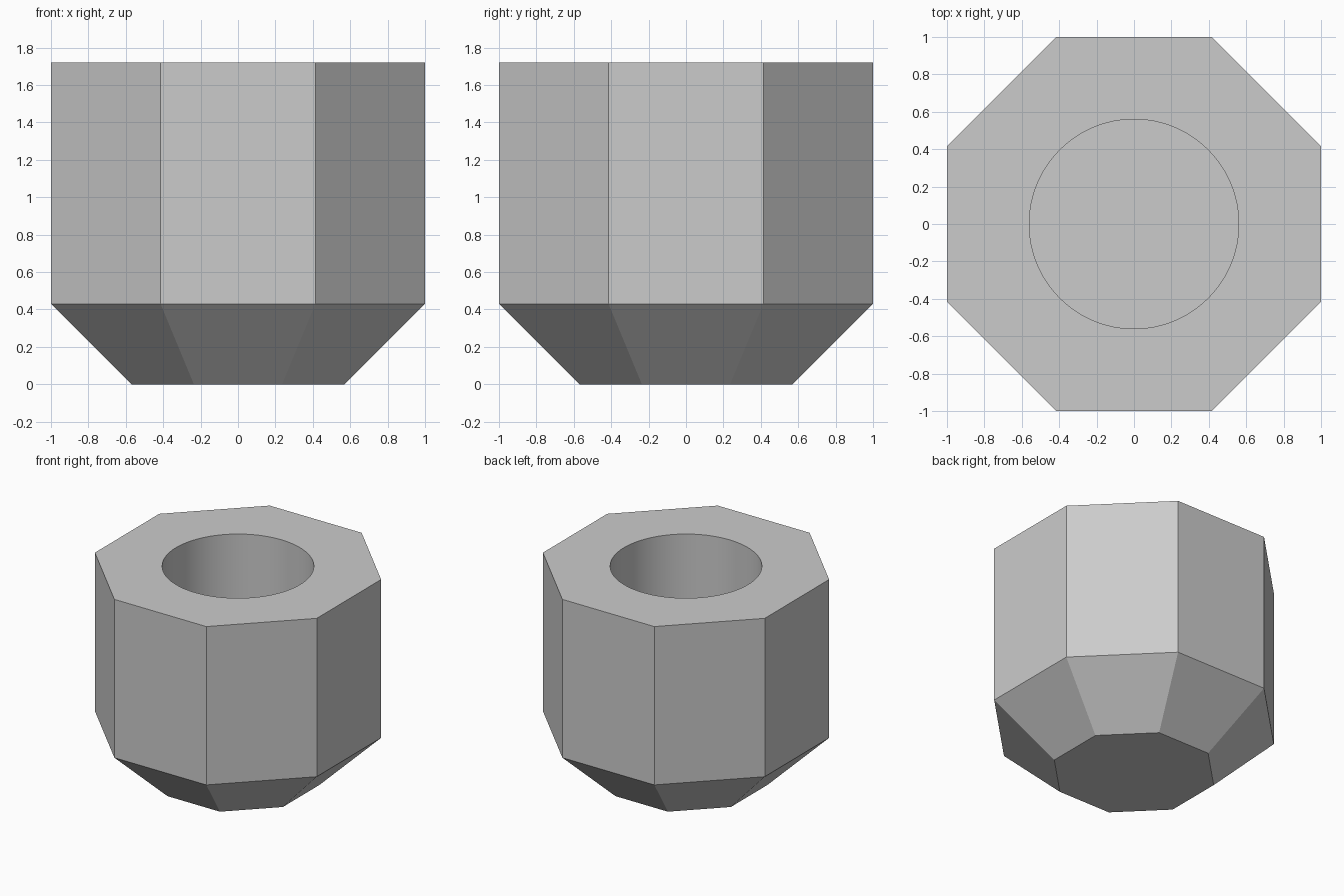
import bpy
import bmesh
from math import cos, pi, sin

cube = bpy.data.objects.get("Cube")
if cube:
    bpy.data.objects.remove(cube)

SIDES = 8
HOLE_RADIUS, HOLE_FLOOR = 0.56, 0.43
# Body rings as (distance from axis to flat, height)
PROFILE = [(0.57, 0), (1, 0.43), (1, 1.72)]

grey = bpy.data.materials.new("plain grey")
grey.use_nodes = True
colour = (0.6, 0.6, 0.6, 1)
grey.diffuse_color = colour
grey.node_tree.nodes["Principled BSDF"].inputs["Base Color"].default_value = colour


def stacked_rings(name, profile, sides, turn=0.0):
    """Closed solid made of regular polygon rings."""
    bm = bmesh.new()
    rings = []
    for radius, z in profile:
        angles = [turn + 2 * pi * i / sides for i in range(sides)]
        rings.append([bm.verts.new((radius * cos(a), radius * sin(a), z)) for a in angles])
    bm.faces.new(reversed(rings[0]))
    bm.faces.new(rings[-1])
    for low, high in zip(rings, rings[1:]):
        for i in range(sides):
            j = (i + 1) % sides
            bm.faces.new((low[i], low[j], high[j], high[i]))
    mesh = bpy.data.meshes.new(name)
    bm.to_mesh(mesh)
    bm.free()
    mesh.materials.append(grey)
    obj = bpy.data.objects.new(name, mesh)
    bpy.context.collection.objects.link(obj)
    return obj


# Octagonal body with a tapered base
corner = 1 / cos(pi / SIDES)
body = stacked_rings("octagonal_body", [(r * corner, z) for r, z in PROFILE], SIDES, pi / SIDES)

# Round blind hole from the top
cutter = stacked_rings("hole_cutter", [(HOLE_RADIUS, HOLE_FLOOR), (HOLE_RADIUS, 2)], 96)
cut = body.modifiers.new("hole", "BOOLEAN")
cut.object = cutter
cut.solver = "EXACT"
bpy.context.view_layer.objects.active = body
body.select_set(True)
bpy.ops.object.modifier_apply(modifier=cut.name)
bpy.data.objects.remove(cutter)

# Smooth hole wall, crisp outer edges
bpy.ops.object.shade_smooth_by_angle(angle=pi / 9)
